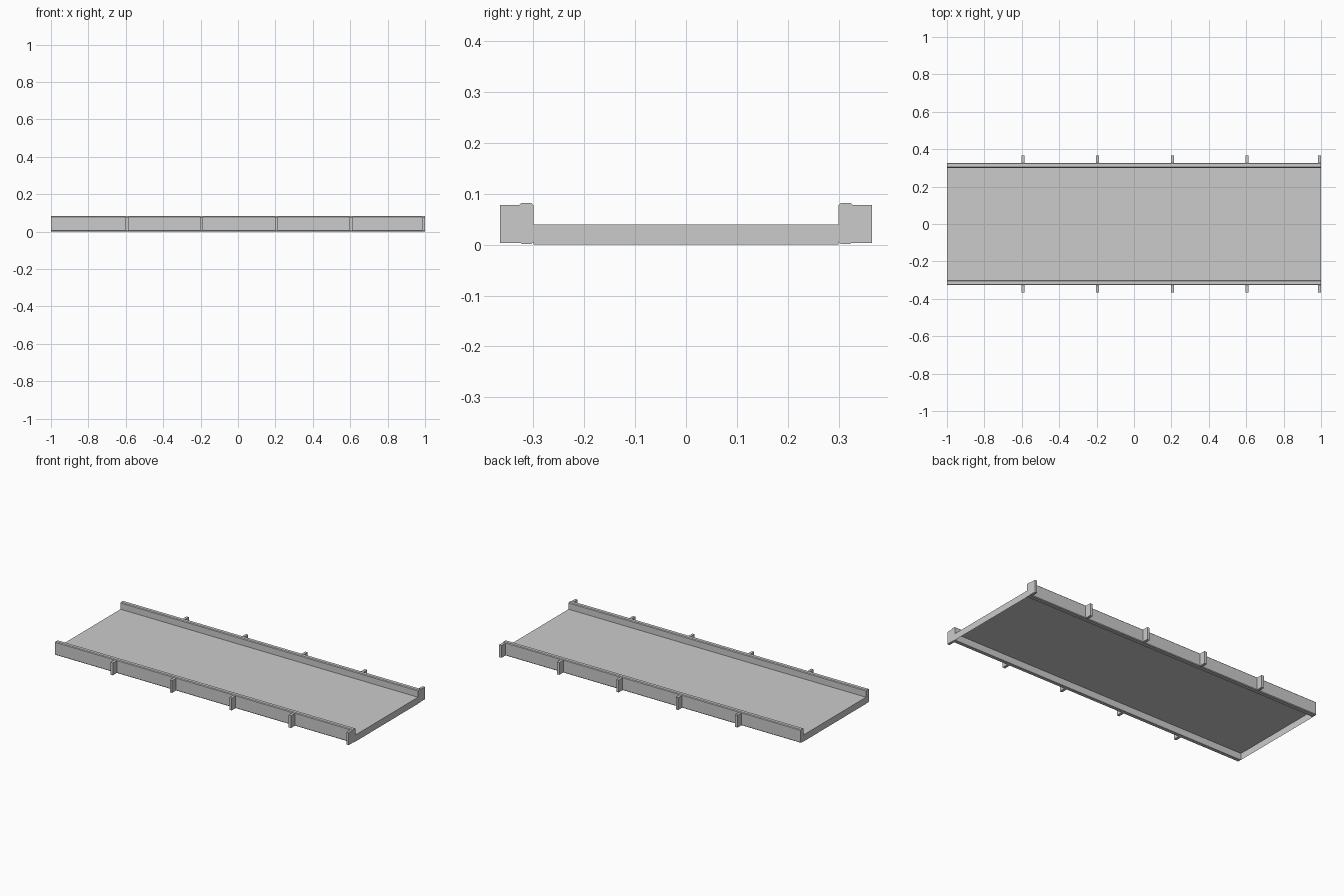
import bpy, bmesh

if "Cube" in bpy.data.objects:
    bpy.data.objects.remove(bpy.data.objects["Cube"])

RAIL_IN, RAIL_OUT = 0.30, 0.327
DECK_TOP = 0.04


def box(name, lo, hi, bevel=0.0, open_bottom=False):
    bm = bmesh.new()
    bmesh.ops.create_cube(bm, size=1)
    for v in bm.verts:
        v.co = [(a + b) / 2 + c * (b - a) for a, b, c in zip(lo, hi, v.co)]
    bm.normal_update()
    if open_bottom:
        bottom = [f for f in bm.faces if f.normal.z < -0.5]
        bmesh.ops.delete(bm, geom=bottom, context='FACES_ONLY')
    if bevel:
        # chamfer only the long edges
        edges = [e for e in bm.edges
                 if abs(e.verts[0].co.x - e.verts[1].co.x) > 1]
        bmesh.ops.bevel(bm, geom=edges, offset=bevel, segments=1,
                        affect='EDGES')
    mesh = bpy.data.meshes.new(name)
    bm.to_mesh(mesh)
    bm.free()
    obj = bpy.data.objects.new(name, mesh)
    bpy.context.collection.objects.link(obj)
    return obj


def mirror_y(obj):
    mod = obj.modifiers.new("mirror", 'MIRROR')
    mod.use_axis = (False, True, False)
    mod.use_mirror_merge = False


# Belt deck: shallow tray, open underneath
box("deck", (-1, -RAIL_IN, 0), (1, RAIL_IN, DECK_TOP), open_bottom=True)

# Side rails with chamfered long edges
mirror_y(box("side_rail", (-1, RAIL_IN, 0.001), (1, RAIL_OUT, 0.082),
             bevel=0.004))

# Outer ribs, the last one flush with the right end
for i, x in enumerate((-0.594, -0.195, 0.205, 0.604, 0.992)):
    mirror_y(box(f"rib_{i + 1}", (x - 0.008, RAIL_OUT - 0.01, 0.003),
                 (x + 0.008, 0.365, 0.078)))
